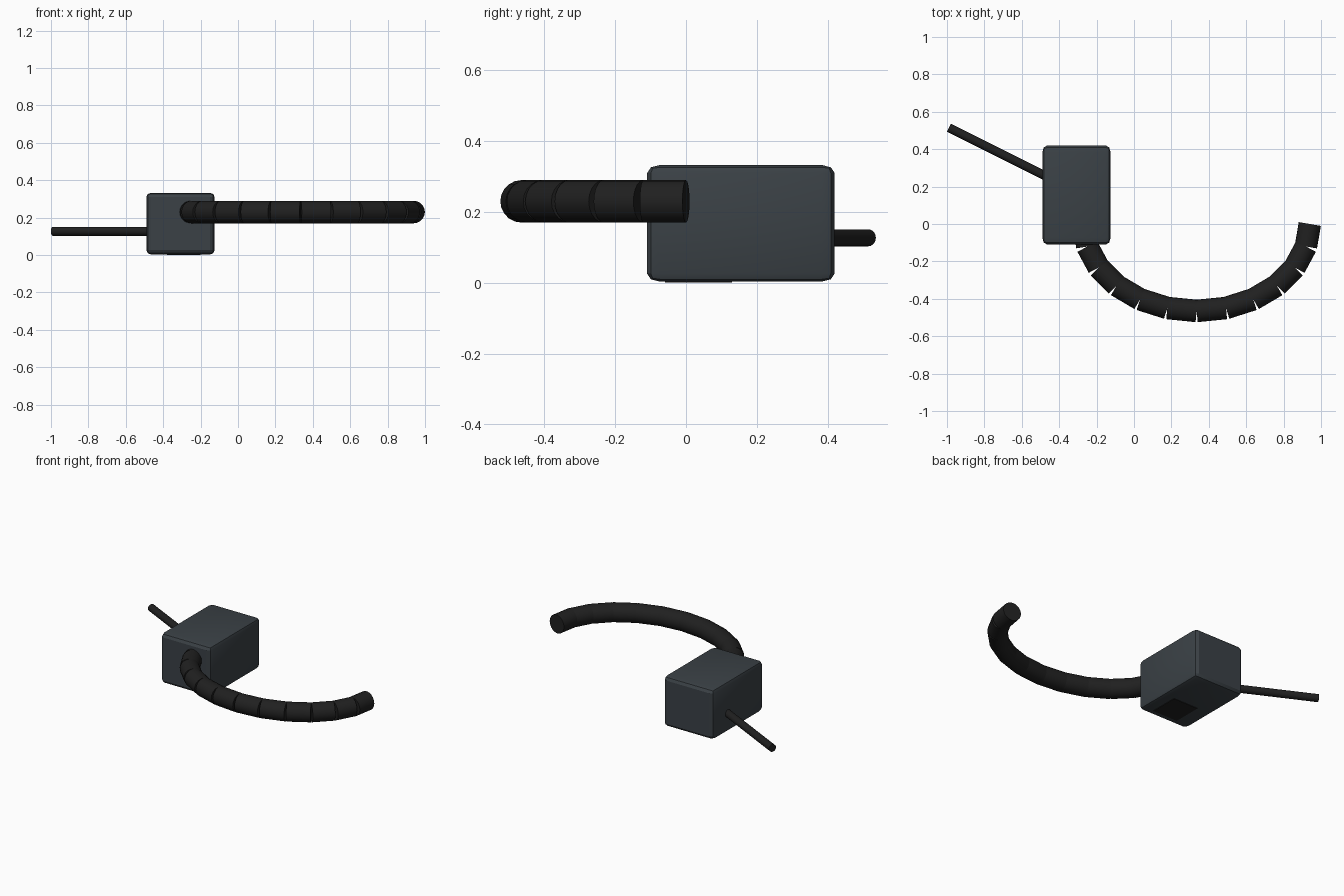
import bpy, bmesh, math
from mathutils import Vector, Matrix

if "Cube" in bpy.data.objects:
    bpy.data.objects.remove(bpy.data.objects["Cube"])


def material(name, rgb):
    m = bpy.data.materials.new(name)
    m.diffuse_color = (*rgb, 1)
    m.use_nodes = True
    m.node_tree.nodes["Principled BSDF"].inputs["Base Color"].default_value = m.diffuse_color
    return m


slate = material("slate grey", (0.043, 0.053, 0.061))
rubber = material("rubber black", (0.0145, 0.0145, 0.0145))


def add_object(name, bm, mat):
    mesh = bpy.data.meshes.new(name)
    bm.to_mesh(mesh)
    bm.free()
    mesh.materials.append(mat)
    ob = bpy.data.objects.new(name, mesh)
    bpy.context.collection.objects.link(ob)
    bpy.ops.object.select_all(action='DESELECT')
    ob.select_set(True)
    bpy.context.view_layer.objects.active = ob
    bpy.ops.object.shade_smooth_by_angle(angle=math.radians(25))
    return ob


def box(name, lo, hi, mat, bevel=0.0):
    bm = bmesh.new()
    bmesh.ops.create_cube(bm, size=1)
    if bevel:
        bmesh.ops.bevel(bm, geom=bm.edges[:], offset=bevel, segments=2,
                        profile=0.5, affect='EDGES')
    lo, hi = Vector(lo), Vector(hi)
    # bevel is stretched along with the box
    bm.transform(Matrix.Translation((lo + hi) / 2) @ Matrix.Diagonal((*(hi - lo), 1)))
    return add_object(name, bm, mat)


def segmented_tube(name, points, radius, mat, sides=20):
    # one straight capped cylinder between each pair of neighbouring points
    bm = bmesh.new()
    for a, b in zip(points, points[1:]):
        d = b - a
        bmesh.ops.create_cone(
            bm, cap_ends=True, segments=sides, radius1=radius, radius2=radius,
            depth=d.length,
            matrix=Matrix.Translation((a + b) / 2) @ d.to_track_quat('Z', 'Y').to_matrix().to_4x4())
    return add_object(name, bm, mat)


# Housing with softened edges and a thin dark pad underneath
box("housing", (-0.49, -0.11, 0.003), (-0.125, 0.42, 0.333), slate, 0.07)
box("base_pad", (-0.38, -0.06, 0.0), (-0.20, 0.13, 0.005), rubber)

# Thick hose: half an ellipse in twelve straight pieces
hose = []
for i in range(13):
    t = math.radians(-90 + 15 * i)
    hose.append(Vector((0.335 + 0.605 * math.sin(t), -0.465 * math.cos(t), 0.23)))
segmented_tube("hose", hose, 0.06, rubber)

# Thin cable: straight, in five pieces
start, step = Vector((-0.99, 0.515, 0.127)), Vector((0.126, -0.063, 0))
segmented_tube("cable", [start + step * i for i in range(6)], 0.024, rubber)
